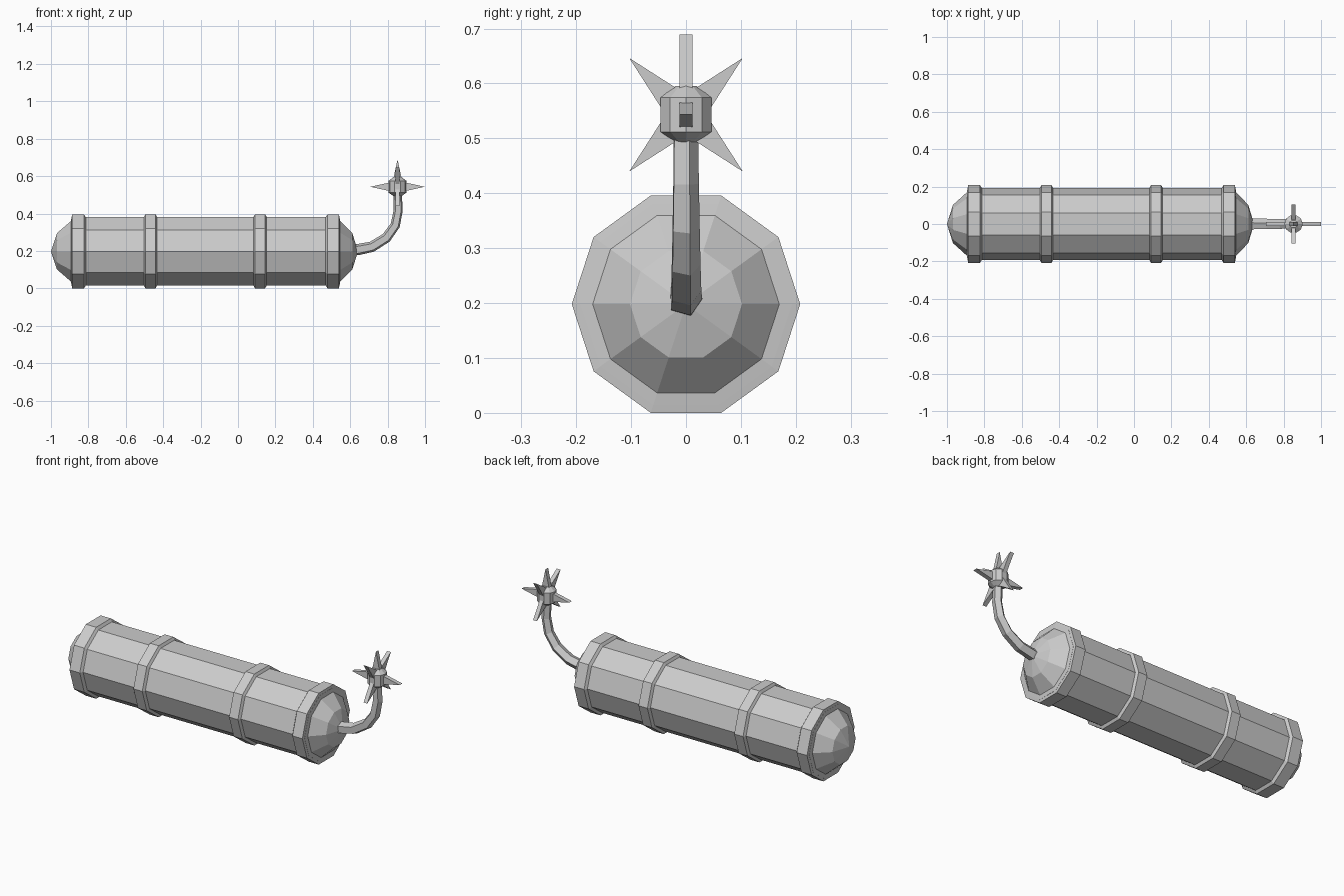
import bpy, bmesh, math
from mathutils import Vector

if "Cube" in bpy.data.objects:
    bpy.data.objects.remove(bpy.data.objects["Cube"])

grey = bpy.data.materials.new("plain grey")
grey.diffuse_color = (0.6, 0.6, 0.6, 1)
grey.use_nodes = True
grey.node_tree.nodes["Principled BSDF"].inputs["Base Color"].default_value = grey.diffuse_color

AXIS_Z = 0.198                       # height of the tube's centre line
HUB = Vector((0.853, 0, 0.543))      # centre of the spark


def finish(bm, name):
    bmesh.ops.remove_doubles(bm, verts=bm.verts, dist=1e-5)
    bmesh.ops.recalc_face_normals(bm, faces=bm.faces)
    me = bpy.data.meshes.new(name)
    bm.to_mesh(me)
    bm.free()
    me.materials.append(grey)
    ob = bpy.data.objects.new(name, me)
    bpy.context.collection.objects.link(ob)
    return ob


def skin(name, rings):
    """Join rings of points with quads and close both ends."""
    bm = bmesh.new()
    vs = [[bm.verts.new(p) for p in ring] for ring in rings]
    n = len(vs[0])
    for a, b in zip(vs, vs[1:]):
        for i in range(n):
            j = (i + 1) % n
            bm.faces.new((a[i], a[j], b[j], b[i]))
    bm.faces.new(vs[0])
    bm.faces.new(vs[-1])
    return finish(bm, name)


def tube_lathe(name, profile, n=10):
    """Ten-sided lathe around the tube axis; profile is (x, radius)."""
    return skin(name, [[(x, r * math.cos(2 * math.pi * i / n),
                         AXIS_Z + r * math.sin(2 * math.pi * i / n))
                        for i in range(n)] for x, r in profile])


# Main tube with faceted domed ends
tube_lathe("tube", [(-1.0, 0.0005), (-0.968, 0.102), (-0.893, 0.17), (-0.89, 0.193),
                    (0.543, 0.193), (0.546, 0.17), (0.611, 0.102), (0.642, 0.0005)])

# Raised bands: two at the ends, two in the middle
R, B = 0.208, 0.19
tube_lathe("left_end_band", [(-0.893, 0.168), (-0.887, R), (-0.824, R), (-0.812, B)])
tube_lathe("right_end_band", [(0.467, B), (0.479, R), (0.54, R), (0.546, 0.168)])
for name, x in (("left_middle_band", -0.468), ("right_middle_band", 0.118)):
    tube_lathe(name, [(x - 0.037, B), (x - 0.027, R), (x + 0.027, R), (x + 0.037, B)])

# Curved, tapering five-sided fuse
path = [(0.59, 0.205), (0.642, 0.207), (0.716, 0.222), (0.793, 0.27),
        (0.841, 0.337), (0.857, 0.417), (0.852, 0.53)]
rings = []
for k, (x, z) in enumerate(path):
    a, b = path[max(k - 1, 0)], path[min(k + 1, len(path) - 1)]
    t = Vector((b[0] - a[0], 0, b[1] - a[1])).normalized()
    up = Vector((-t.z, 0, t.x))
    r = 0.033 - 0.009 * k / (len(path) - 1)
    rings.append([Vector((x, -0.002, z)) + r * (math.cos(w) * Vector((0, 1, 0)) + math.sin(w) * up)
                  for w in (math.radians(-70 + 72 * i) for i in range(5))])
skin("fuse", rings)

# Faceted hub of the spark
skin("spark_hub", [[HUB + Vector((r * math.cos(math.pi * i / 5), r * math.sin(math.pi * i / 5), z))
                    for i in range(10)]
                   for z, r in ((-0.05, 0.021), (-0.031, 0.049), (0.031, 0.049), (0.052, 0.021))])


def spike(name, direction, normal):
    """Flat triangular blade pointing along direction, thick along normal."""
    d, n = Vector(direction).normalized(), Vector(normal)
    s = d.cross(n)
    skin(name, [[HUB + s * 0.032 + n * h, HUB + d * 0.146 + n * h, HUB - s * 0.032 + n * h]
                for h in (-0.0115, 0.0115)])


# Blades: left, right and up, then four diagonal ones across
for name, d in (("spike_right", (1, 0, 0)), ("spike_left", (-1, 0, 0)), ("spike_up", (0, 0, 1))):
    spike(name, d, (0, 1, 0))
for sy in (-1, 1):
    for sz in (-1, 1):
        spike("spike_diagonal", (0, sy, sz), (1, 0, 0))
